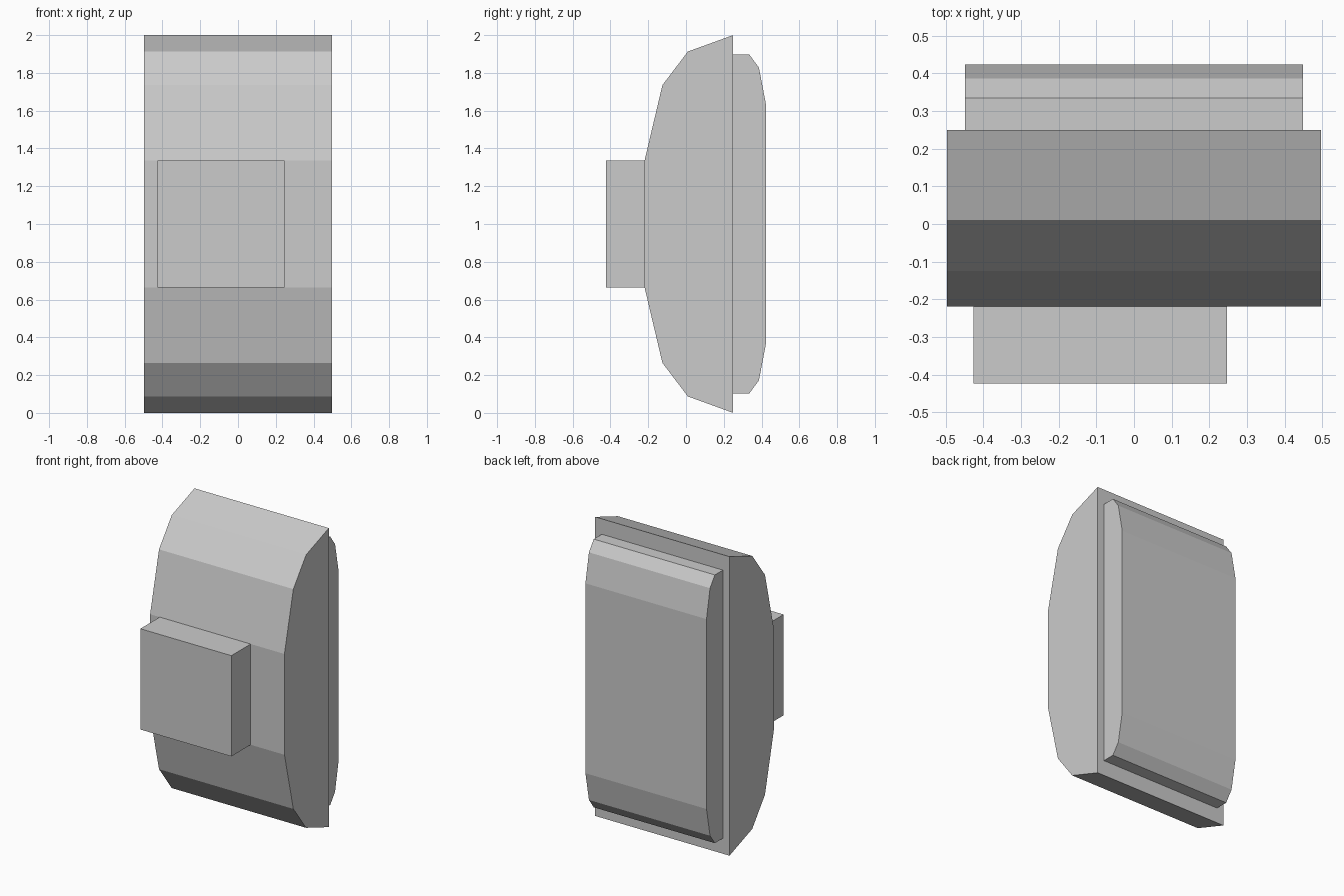
import bpy
import bmesh

if "Cube" in bpy.data.objects:
    bpy.data.objects.remove(bpy.data.objects["Cube"])


def extrude_profile(name, upper, x0, x1):
    """Mirror an upper (y, z) outline about z = 1 and extrude it along x."""
    outline = upper + [(y, 2 - z) for y, z in reversed(upper)]
    bm = bmesh.new()
    face = bm.faces.new([bm.verts.new((x0, y, z)) for y, z in outline])
    result = bmesh.ops.extrude_face_region(bm, geom=[face], use_keep_orig=True)
    moved = [v for v in result["geom"] if isinstance(v, bmesh.types.BMVert)]
    bmesh.ops.translate(bm, verts=moved, vec=(x1 - x0, 0, 0))
    bmesh.ops.recalc_face_normals(bm, faces=bm.faces)
    mesh = bpy.data.meshes.new(name)
    bm.to_mesh(mesh)
    bm.free()
    obj = bpy.data.objects.new(name, mesh)
    bpy.context.collection.objects.link(obj)
    return obj


# Faceted main housing, widest at its flat back
extrude_profile("housing",
                [(0.25, 2.0), (0.01, 1.913), (-0.125, 1.735), (-0.219, 1.337)],
                -0.497, 0.497)

# Raised back panel with bevelled top and bottom
extrude_profile("back_panel",
                [(0.25, 1.897), (0.335, 1.897), (0.386, 1.828), (0.423, 1.635)],
                -0.448, 0.448)

# Square block on the front, set off-centre
extrude_profile("front_block",
                [(-0.219, 1.337), (-0.423, 1.337)],
                -0.426, 0.247)
